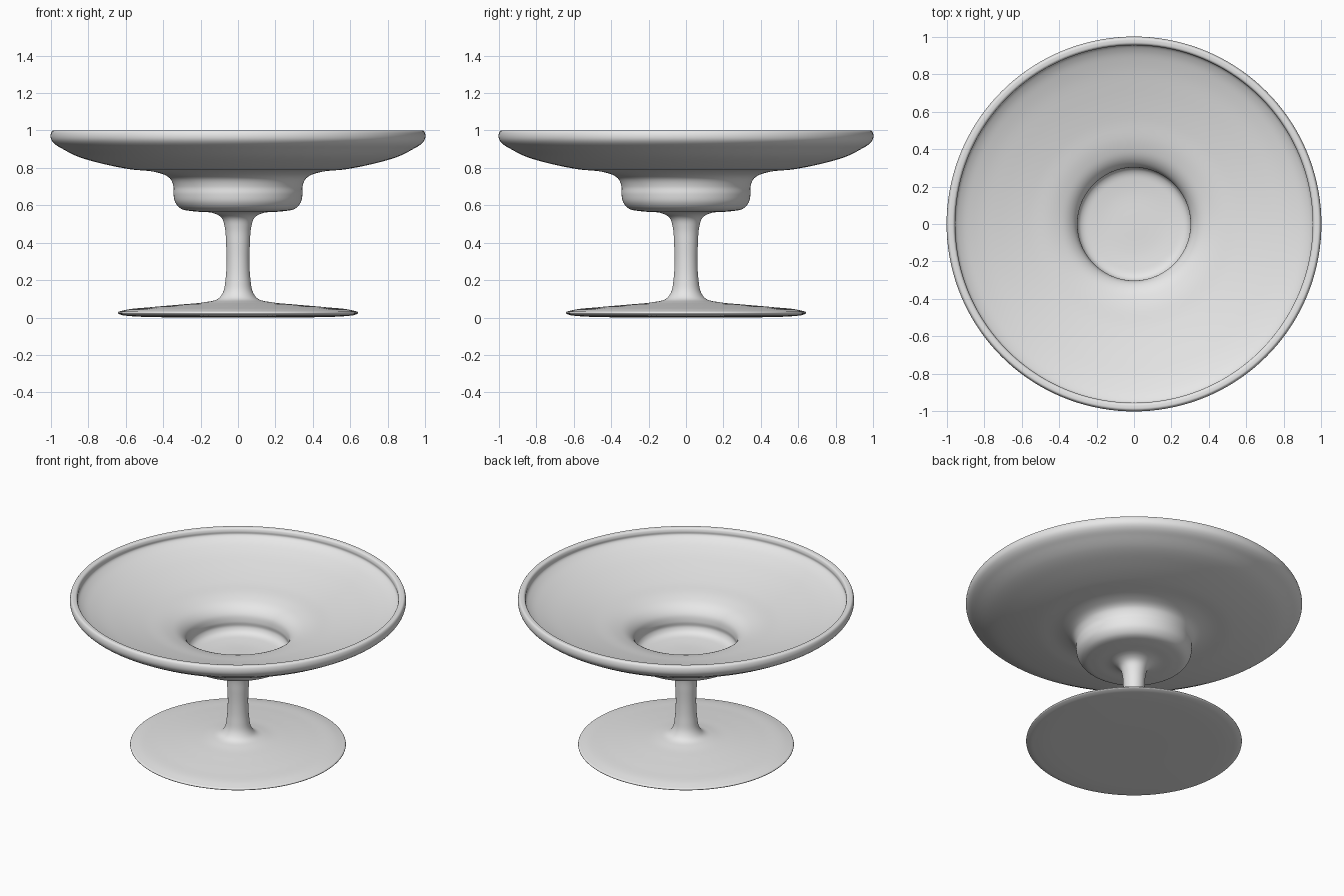
import bpy
import bmesh
from math import radians, tau
from mathutils import Vector, geometry

cube = bpy.data.objects.get("Cube")
if cube:
    bpy.data.objects.remove(cube, do_unlink=True)

STEPS = 6        # samples per profile span
SEGMENTS = 144   # steps around the axis

# Profile points as (radius, height)
foot = [(0, 0), (0.48, 0.003), (0.58, 0.008), (0.63, 0.016), (0.643, 0.025),
        (0.62, 0.036), (0.47, 0.055), (0.3, 0.07), (0.17, 0.083)]
stem = [(0.107, 0.1), (0.08, 0.135), (0.067, 0.2), (0.061, 0.3),
        (0.064, 0.4), (0.07, 0.48), (0.086, 0.53), (0.125, 0.556)]
cup_outside = [(0.24, 0.568), (0.305, 0.582), (0.335, 0.615), (0.345, 0.66),
               (0.345, 0.7), (0.365, 0.745), (0.43, 0.775)]
bowl_outside = [(0.58, 0.793), (0.74, 0.826), (0.86, 0.862), (0.935, 0.9),
                (0.985, 0.932), (1, 0.955), (1, 0.985)]
rim = [(0.992, 0.998), (0.978, 1), (0.963, 0.996), (0.956, 0.98), (0.956, 0.96)]
bowl_inside = [(0.935, 0.94), (0.86, 0.907), (0.72, 0.867), (0.56, 0.83),
               (0.42, 0.803), (0.35, 0.775)]
cup_inside = [(0.312, 0.735), (0.302, 0.69), (0.304, 0.655), (0.285, 0.626),
              (0.22, 0.61), (0, 0.605)]


def smooth_profile(points):
    """Pass a smooth curve through the points without overshoot."""
    pts = [Vector((r, 0, z)) for r, z in points]
    tangents = []
    for i, p in enumerate(pts):
        before = (p - pts[i - 1]).normalized() if i else Vector((1, 0, 0))
        after = (pts[i + 1] - p).normalized() if i + 1 < len(pts) else Vector((-1, 0, 0))
        tangents.append((before + after).normalized())
    path = [pts[0]]
    for a, b, ta, tb in zip(pts, pts[1:], tangents, tangents[1:]):
        h = (b - a).length / 3
        path += geometry.interpolate_bezier(a, a + ta * h, b - tb * h, b, STEPS + 1)[1:]
    return path


def lathe(name, points, material):
    """Spin a profile around the z axis."""
    bm = bmesh.new()
    verts = [bm.verts.new(p) for p in smooth_profile(points)]
    edges = [bm.edges.new(pair) for pair in zip(verts, verts[1:])]
    bmesh.ops.spin(bm, geom=verts + edges, cent=(0, 0, 0), axis=(0, 0, 1),
                   angle=tau, steps=SEGMENTS, use_merge=False)
    bmesh.ops.remove_doubles(bm, verts=bm.verts, dist=0.0001)
    bmesh.ops.recalc_face_normals(bm, faces=bm.faces)
    mesh = bpy.data.meshes.new(name)
    bm.to_mesh(mesh)
    bm.free()
    mesh.materials.append(material)
    obj = bpy.data.objects.new(name, mesh)
    bpy.context.collection.objects.link(obj)
    bpy.ops.object.select_all(action="DESELECT")
    obj.select_set(True)
    bpy.context.view_layer.objects.active = obj
    bpy.ops.object.shade_smooth_by_angle(angle=radians(40))
    return obj


grey = bpy.data.materials.new("light_grey")
grey.use_nodes = True
colour = (0.8, 0.8, 0.8, 1)
grey.diffuse_color = colour
grey.node_tree.nodes["Principled BSDF"].inputs["Base Color"].default_value = colour

# One continuous turned piece: foot, stem, cup and wide bowl
lathe("footed_bowl", foot + stem + cup_outside + bowl_outside + rim
      + bowl_inside + cup_inside, grey)
